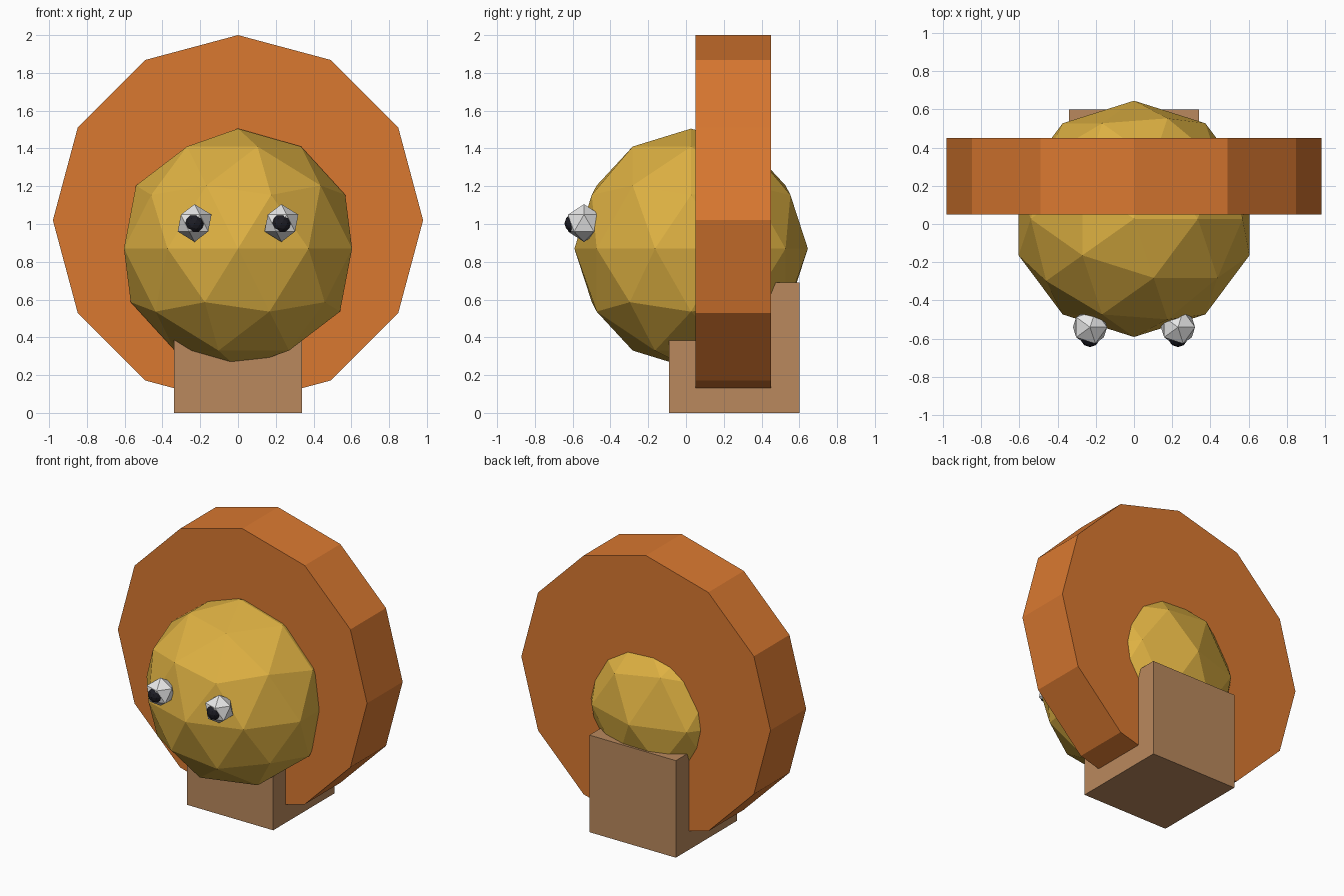
import bpy
from math import radians

if "Cube" in bpy.data.objects:
    bpy.data.objects.remove(bpy.data.objects["Cube"], do_unlink=True)


def make_material(name, rgb):
    mat = bpy.data.materials.new(name)
    mat.use_nodes = True
    colour = (*rgb, 1)
    mat.diffuse_color = colour
    for node in mat.node_tree.nodes:
        if node.type == "BSDF_PRINCIPLED":
            node.inputs["Base Color"].default_value = colour
    return mat


orange = make_material("orange", (0.70, 0.19, 0.03))
gold = make_material("gold", (0.73, 0.44, 0.055))
tan = make_material("tan", (0.49, 0.25, 0.11))
white = make_material("white", (0.8, 0.8, 0.8))
black = make_material("black", (0.012, 0.012, 0.018))


def finish(name, mat):
    obj = bpy.context.object
    obj.name = name
    obj.data.name = name
    obj.data.materials.append(mat)
    return obj


def ball(name, mat, centre, radius, detail):
    bpy.ops.mesh.primitive_ico_sphere_add(
        subdivisions=detail, radius=radius, location=centre)
    return finish(name, mat)


# Block that carries the body
bpy.ops.mesh.primitive_cube_add(size=1, location=(0, 0.255, 0.345))
base = finish("base_block", tan)
base.scale = (0.68, 0.69, 0.69)

# Upright twelve-sided disc behind the body
bpy.ops.mesh.primitive_cylinder_add(
    vertices=12, radius=0.98, depth=0.4,
    location=(0, 0.25, 1.02), rotation=(radians(90), 0, 0))
finish("fan_disc", orange)

# Faceted round body
body = ball("body", gold, (0, 0.027, 0.87), 1, 2)
body.scale = (0.635, 0.618, 0.635)

# Eyes with pupils
for side, x in (("left", 0.23), ("right", -0.23)):
    ball(side + "_eye", white, (x, -0.54, 1.005), 0.1, 1)
    ball(side + "_pupil", black, (x, -0.592, 1.003), 0.052, 2)
